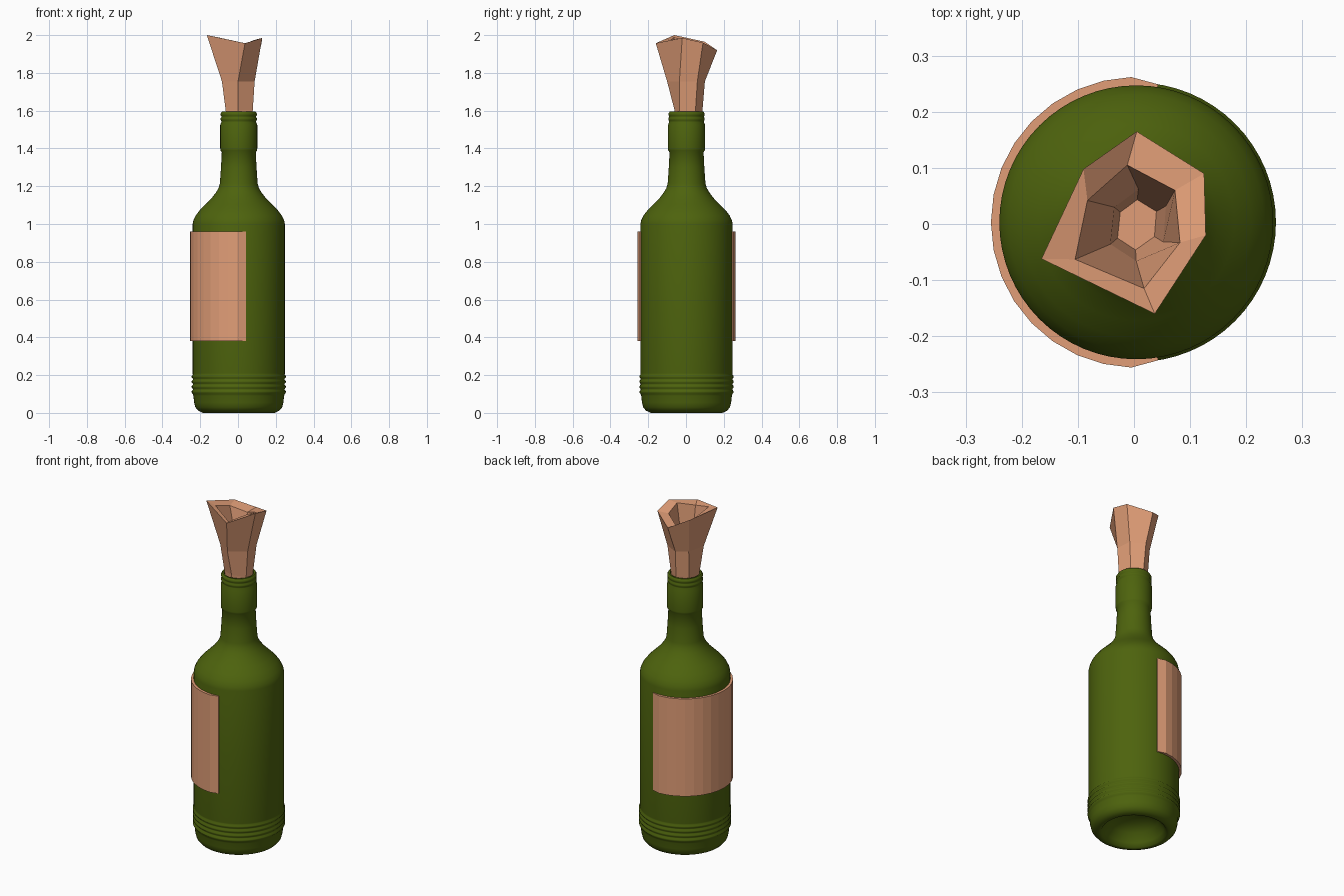
import bpy, bmesh, math

cube = bpy.data.objects.get("Cube")
if cube:
    bpy.data.objects.remove(cube)

AXIS = (0.004, 0.003)  # bottle axis


def material(name, rgb):
    mat = bpy.data.materials.new(name)
    mat.use_nodes = True
    mat.diffuse_color = (*rgb, 1)
    mat.node_tree.nodes["Principled BSDF"].inputs["Base Color"].default_value = (*rgb, 1)
    return mat


def loft(name, loops, mat, ring=True, closed=False, caps=()):
    """Skin a list of point loops; single-point loops become fan tips."""
    bm = bmesh.new()
    rows = [[bm.verts.new(p) for p in loop] for loop in loops]
    pairs = list(zip(rows, rows[1:] + rows[:1])) if closed else list(zip(rows, rows[1:]))
    for a, b in pairs:
        n = max(len(a), len(b))
        for i in range(n if ring else n - 1):
            j = (i + 1) % n
            if len(a) == 1:
                bm.faces.new((a[0], b[j], b[i]))
            elif len(b) == 1:
                bm.faces.new((a[i], a[j], b[0]))
            else:
                bm.faces.new((a[i], a[j], b[j], b[i]))
    for k in caps:
        bm.faces.new(rows[k])
    bmesh.ops.recalc_face_normals(bm, faces=bm.faces)
    mesh = bpy.data.meshes.new(name)
    bm.to_mesh(mesh)
    bm.free()
    mesh.materials.append(mat)
    obj = bpy.data.objects.new(name, mesh)
    bpy.context.collection.objects.link(obj)
    return obj


def polar(r, angle, z):
    return (AXIS[0] + r * math.cos(angle), AXIS[1] + r * math.sin(angle), z)


green = material("bottle green", (0.075, 0.125, 0.004))
tan = material("tan cloth", (0.75, 0.34, 0.185))

# Bottle: one lathe profile from the punt, up the outside, into the mouth
profile = [(0, 0.11), (0.08, 0.1), (0.13, 0.07), (0.16, 0.025), (0.175, 0.004), (0.19, 0),
           (0.215, 0.012), (0.23, 0.03), (0.236, 0.055), (0.24, 0.09)]
for i in range(4):  # grip ridges
    z = 0.1 + i * 0.027
    profile += [(0.243, z), (0.249, z + 0.007), (0.249, z + 0.015), (0.243, z + 0.022)]
profile += [(0.244, 0.21), (0.244, 0.6), (0.244, 1.0), (0.24, 1.02), (0.228, 1.045),
            (0.205, 1.075), (0.175, 1.105), (0.145, 1.135), (0.122, 1.165),
            (0.107, 1.19), (0.1, 1.215), (0.094, 1.3), (0.09, 1.38),
            (0.097, 1.39), (0.098, 1.4), (0.098, 1.525), (0.092, 1.54)]
for z in (1.545, 1.57):  # lip rings
    profile += [(0.092, z), (0.096, z + 0.006), (0.096, z + 0.015), (0.092, z + 0.021)]
profile += [(0.089, 1.595), (0.08, 1.595), (0.076, 1.585), (0.074, 1.5), (0, 1.49)]

SIDES = 64
bottle = loft("bottle", [[polar(r, math.tau * i / SIDES, z) for i in range(SIDES)] if r else
                         [polar(0, 0, z)] for r, z in profile], green)
bpy.context.view_layer.objects.active = bottle
bottle.select_set(True)
bpy.ops.object.shade_smooth_by_angle(angle=math.radians(50))

# Label: faceted band wrapped around the right side, thin at both ends
FACETS = 18
sections = []
for i in range(FACETS + 1):
    a = math.radians(81 + 198 * i / FACETS)
    outer = 0.249 if i in (0, FACETS) else 0.259
    sections.append([polar(r, a, z) for r, z in
                     ((0.24, 0.38), (outer, 0.38), (outer, 0.96), (0.24, 0.96))])
loft("label", sections, tan, caps=(0, -1))

# Rag: six-sided crumpled funnel, outer skin then folded rim then inner cup
foot = [(-0.065, -0.035), (-0.055, 0.05), (0.005, 0.087), (0.065, 0.05), (0.078, -0.035), (0, -0.06)]
waist = [(-0.085, -0.045), (-0.06, 0.06), (0, 0.1), (0.08, 0.06), (0.088, -0.035), (0, -0.1)]
rim = [(-0.165, -0.062, 2.0), (-0.09, 0.098, 1.965), (0.005, 0.165, 1.92),
       (0.125, 0.09, 1.96), (0.128, -0.02, 1.985), (0.037, -0.16, 1.957)]
fold = [(-0.105, -0.063), (-0.083, 0.042), (-0.012, 0.105), (0.073, 0.06), (0.082, -0.033), (0.018, -0.115)]
cup = [(-0.042, -0.036), (-0.035, 0.03), (0.008, 0.062), (0.057, 0.032), (0.052, -0.032), (0.004, -0.066)]


def level(points, z, scale=1.0):
    return [(x * scale, y * scale, z) for x, y in points]


inner_rim = [(x, y, p[2] - 0.012) for (x, y), p in zip(fold, rim)]
loft("rag", [level(foot, 1.5, 0.85), level(foot, 1.6), level(waist, 1.755), rim,
             inner_rim, level(cup, 1.76), level(cup, 1.64, 0.7)], tan, caps=(0, -1))
